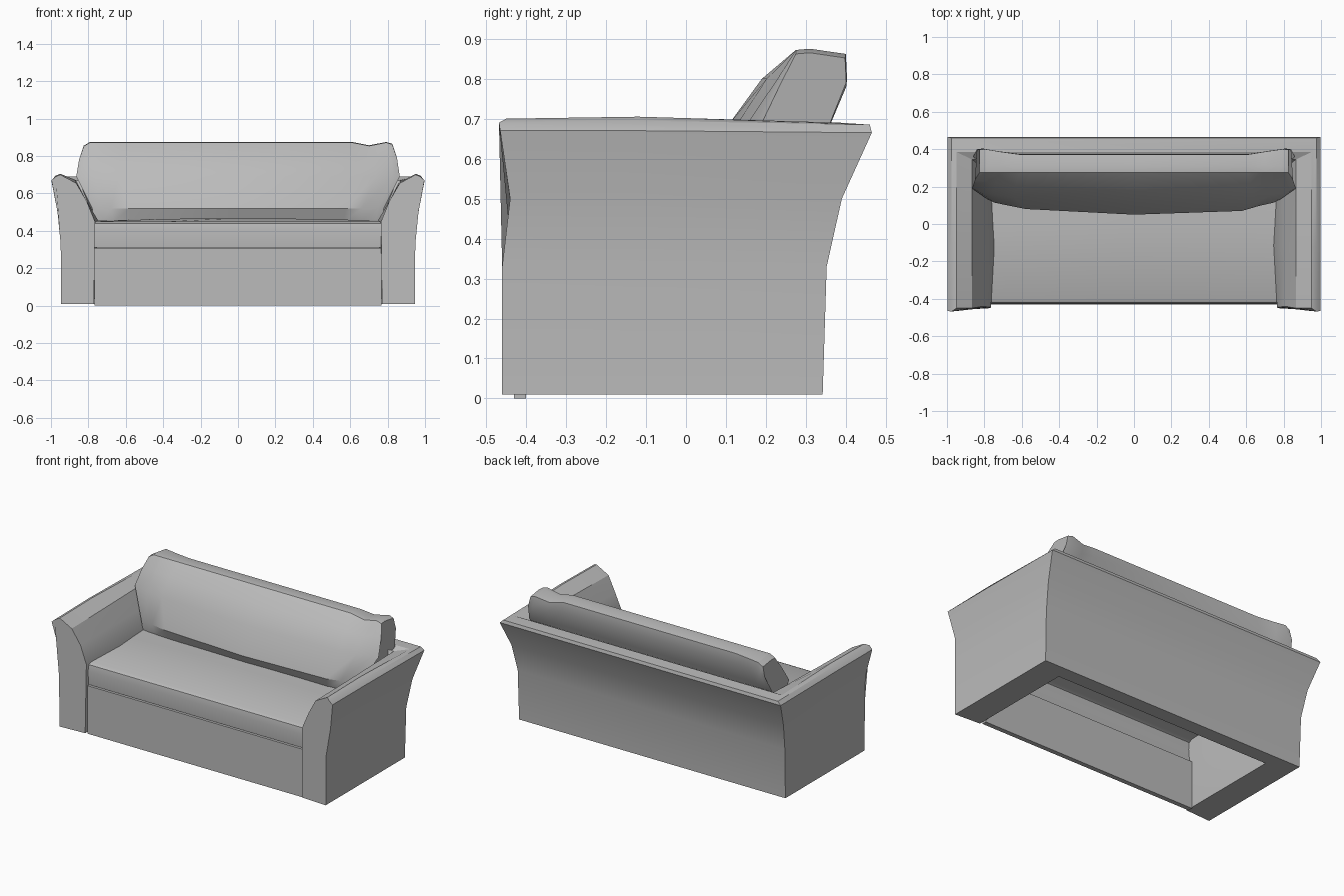
import bpy, bmesh, math

old = bpy.data.objects.get("Cube")
if old:
    bpy.data.objects.remove(old, do_unlink=True)

GREY = (0.5, 0.5, 0.5, 1)
fabric = bpy.data.materials.new("grey fabric")
fabric.use_nodes = True
fabric.diffuse_color = GREY
fabric.node_tree.nodes["Principled BSDF"].inputs["Base Color"].default_value = GREY


def loft(name, sections, closed=True, caps=True, angle=30):
    """Skin a row of matching cross-sections into one object."""
    bm = bmesh.new()
    rows = [[bm.verts.new(p) for p in s] for s in sections]
    n = len(rows[0])
    for a, b in zip(rows, rows[1:]):
        for i in range(n if closed else n - 1):
            j = (i + 1) % n
            bm.faces.new((a[i], a[j], b[j], b[i]))
    if caps:
        bm.faces.new(rows[0])
        bm.faces.new(rows[-1])
    bmesh.ops.recalc_face_normals(bm, faces=bm.faces)
    mesh = bpy.data.meshes.new(name)
    bm.to_mesh(mesh)
    bm.free()
    ob = bpy.data.objects.new(name, mesh)
    bpy.context.collection.objects.link(ob)
    mesh.materials.append(fabric)
    bpy.ops.object.select_all(action="DESELECT")
    ob.select_set(True)
    bpy.context.view_layer.objects.active = ob
    bpy.ops.object.shade_smooth_by_angle(angle=math.radians(angle))
    return ob


# Flared frame: one profile swept around arm, back, arm
# (arm x, back y, front y, arm z, back z), from inner foot over the crest to outer foot
PROFILE = [
    (0.77, 0.25, -0.45, 0.01, 0.01),
    (0.765, 0.25, -0.445, 0.45, 0.45),
    (0.81, 0.30, -0.44, 0.56, 0.56),
    (0.865, 0.345, -0.45, 0.655, 0.67),
    (0.95, 0.385, -0.45, 0.70, 0.69),
    (0.975, 0.46, -0.468, 0.69, 0.685),
    (0.997, 0.465, -0.465, 0.67, 0.665),
    (0.965, 0.39, -0.44, 0.50, 0.50),
    (0.948, 0.352, -0.46, 0.33, 0.33),
    (0.945, 0.342, -0.46, 0.01, 0.01),
]


def arm_sections(side):
    front = [(side * x, f, z) for x, y, f, z, zb in PROFILE]
    middle = [(side * (x - (0.02 if i == 1 else 0)), -0.12, z + (0.005 if 2 < i < 6 else 0))
              for i, (x, y, f, z, zb) in enumerate(PROFILE)]
    corner = [(side * x, y, zb) for x, y, f, z, zb in PROFILE]
    return [front, middle, corner]


loft("frame", arm_sections(1) + arm_sections(-1)[::-1])

# Front panel under the seat
W = 0.768
PANEL = [(-0.43, 0), (-0.40, 0), (-0.40, 0.308), (-0.43, 0.308)]
loft("front_panel", [[(s * W, y, z) for y, z in PANEL] for s in (-1, 1)])

# Seat cushion, an open shell with a rolled front edge and a slight crown
SEAT = [(-0.42, 0.312), (-0.427, 0.40), (-0.42, 0.44), (-0.40, 0.45), (0.0, 0.455), (0.26, 0.455)]
seat_rows = []
for t in (-1, -0.5, 0, 0.5, 1):
    crown = 0.012 * (1 - t * t)
    seat_rows.append([(t * W, y, z + (crown if y > -0.3 else 0)) for y, z in SEAT])
loft("seat_cushion", seat_rows, closed=False, caps=False, angle=40)

# Leaning back cushion: (y, z, half width, share of the front shift)
RING = [
    (0.09, 0.45, 0.765, 0.5),
    (0.05, 0.52, 0.78, 1),
    (0.11, 0.69, 0.865, 1),
    (0.19, 0.80, 0.85, 0.6),
    (0.275, 0.872, 0.825, 0),
    (0.31, 0.875, 0.825, 0),
    (0.372, 0.862, 0.825, 0),
    (0.375, 0.80, 0.84, 0),
    (0.335, 0.69, 0.86, 0),
    (0.24, 0.46, 0.765, 0),
]
# (place along the width, front shift, top lift, back shift)
STATIONS = [(-1, 0.08, -0.02, 0.026), (-0.96, 0.065, 0, 0.028), (-0.87, 0.05, 0, 0.015),
            (-0.74, 0.03, 0, 0), (0, 0, 0, 0), (0.74, 0.02, 0, 0),
            (0.85, 0.045, -0.018, 0.015), (0.96, 0.065, 0, 0.028), (1, 0.08, -0.01, 0.026)]
loft("back_cushion", [
    [(t * w, y + shift * share + (back if i > 5 and z > 0.6 else 0), z + (lift if z > 0.75 else 0))
     for i, (y, z, w, share) in enumerate(RING)]
    for t, shift, lift, back in STATIONS])
